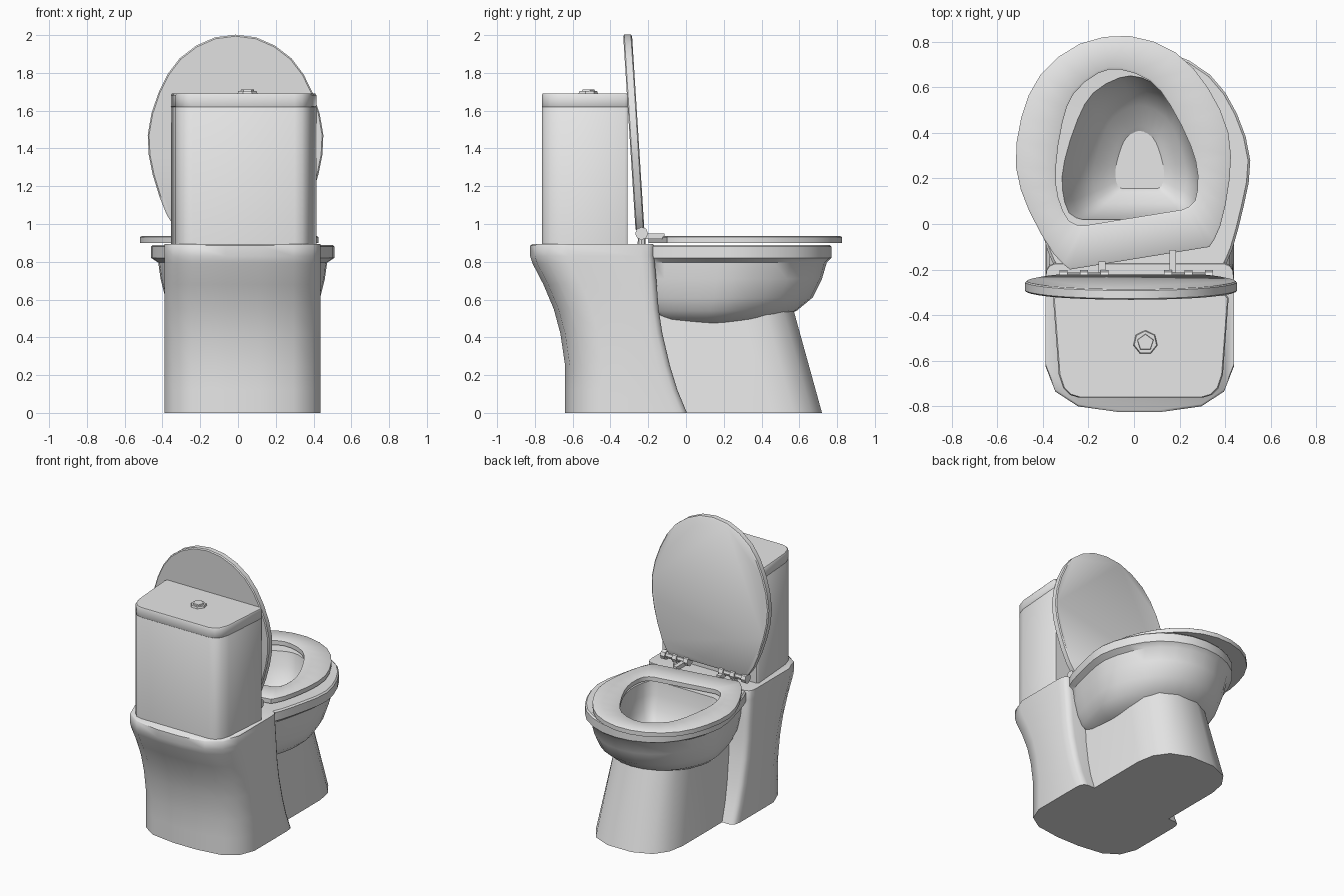
import bpy, bmesh, math
from mathutils import Vector, Matrix

cube = bpy.data.objects.get("Cube")
if cube:
    bpy.data.objects.remove(cube, do_unlink=True)

ceramic = bpy.data.materials.new("light_grey_ceramic")
ceramic.use_nodes = True
ceramic.diffuse_color = (0.8, 0.8, 0.8, 1)
ceramic.node_tree.nodes["Principled BSDF"].inputs["Base Color"].default_value = (0.8, 0.8, 0.8, 1)

CX = 0.025  # centre line of the body


def finish(name, bm, angle=38):
    bmesh.ops.recalc_face_normals(bm, faces=bm.faces)
    mesh = bpy.data.meshes.new(name)
    bm.to_mesh(mesh)
    bm.free()
    mesh.materials.append(ceramic)
    obj = bpy.data.objects.new(name, mesh)
    bpy.context.collection.objects.link(obj)
    bpy.ops.object.select_all(action="DESELECT")
    obj.select_set(True)
    bpy.context.view_layer.objects.active = obj
    bpy.ops.object.shade_smooth_by_angle(angle=math.radians(angle))
    return obj


def loft(name, rings, closed=False, angle=38):
    """Skin a list of equal rings; cap the ends or join last to first."""
    bm = bmesh.new()
    rows = [[bm.verts.new(p) for p in ring] for ring in rings]
    n = len(rows[0])
    pairs = list(zip(rows, rows[1:]))
    if closed:
        pairs.append((rows[-1], rows[0]))
    else:
        bm.faces.new(rows[0])
        bm.faces.new(rows[-1])
    for a, b in pairs:
        for i in range(n):
            j = (i + 1) % n
            bm.faces.new((a[i], a[j], b[j], b[i]))
    return finish(name, bm, angle)


def mirrored(half):
    """Close a half outline by mirroring it across u = 0."""
    return half + [(-u, v) for u, v in reversed(half)]


def rounded(half):
    """Mirror a half outline and add a curved midpoint to every side but the hinge edge."""
    pts = [Vector(p) for p in mirrored(half)]
    out = []
    for i, p in enumerate(pts[:-1]):
        q = pts[i + 1]
        before, after = pts[max(i - 1, 0)], pts[min(i + 2, len(pts) - 1)]
        out += [p, (p + q) * .5625 - (before + after) * .0625]
    return out + [pts[-1]]


# Egg outlines: half width against distance from the hinge edge
CURVE = [(.445, .28), (.472, .48), (.415, .69), (.30, .865), (.11, .97)]
EGG = rounded([(.31, 0), (.37, .08)] + CURVE)
BOWL = rounded([(.36, 0), (.395, .08)] + CURVE)
HOLE = rounded([(.22, .18), (.28, .21), (.31, .32), (.30, .45), (.24, .64), (.17, .76), (.05, .83)])


def fit(outline, z, half_width, back, front, shift=0.0):
    """Place an outline level at height z, fitted to a width and depth."""
    wide = max(u for u, v in outline)
    low, high = min(v for u, v in outline), max(v for u, v in outline)
    return [Vector((CX + shift + u / wide * half_width,
                    back + (v - low) / (high - low) * (front - back), z)) for u, v in outline]


# Bowl: from the drain up the inside, over the rim and down the outside
inside_rows = [
    (.495, .07, .18, .375), (.54, .075, .175, .38), (.575, .13, .14, .43), (.63, .205, .09, .52),
    (.70, .25, .055, .585, -.01), (.79, .28, .03, .63, -.025), (.885, .30, .02, .65, -.04),
]
outside_rows = [
    (.89, .475, -.18, .76), (.88, .485, -.19, .77), (.82, .485, -.19, .77),
    (.795, .447, -.19, .745), (.71, .435, -.19, .72), (.61, .41, -.18, .67),
    (.54, .375, -.16, .585), (.495, .325, -.12, .48), (.468, .25, -.05, .36), (.46, .13, .05, .25),
]
loft("bowl", [fit(HOLE, *row) for row in inside_rows] + [fit(BOWL, *row) for row in outside_rows], angle=42)

# Rear pedestal, flaring backwards towards the top
ped_rows = [
    (0, -.64, .005), (.12, -.64, -.045), (.25, -.64, -.085), (.42, -.665, -.125),
    (.55, -.70, -.145), (.68, -.755, -.155), (.79, -.812, -.165), (.83, -.825, -.17),
    (.885, -.825, -.17), (.893, -.815, -.175),
]


def pedestal_ring(z, back, front):
    half = [(.37, front), (.395, front - .01), (.408, front - .03), (.413, front - .07),
            (.413, back + .20), (.37, back + .09), (.27, back + .025), (.09, back)]
    return [Vector((CX + u, v, z)) for u, v in mirrored(half)]


loft("pedestal", [pedestal_ring(*row) for row in ped_rows], angle=50)


# Front foot leaning back under the bowl
def foot_ring(z, front, width):
    half = [(width, -.2), (width, front - .27), (width * .93, front - .15),
            (width * .72, front - .055), (width * .3, front)]
    return [Vector((CX + u, v, z)) for u, v in mirrored(half)]


loft("front_foot", [foot_ring(0, .72, .315), foot_ring(.56, .565, .265)])


# Cistern and its lid
def tank_ring(z, scale=1):
    half = [(.375, -.31), (.385, -.325), (.36, -.66), (.34, -.72), (.31, -.75), (.27, -.762)]
    mid = -.535
    return [Vector((CX + .005 + u * scale, mid + (v - mid) * scale, z)) for u, v in mirrored(half)]


loft("cistern", [tank_ring(.87), tank_ring(1.618), tank_ring(1.62, .996)], angle=45)
loft("cistern_lid", [tank_ring(1.62, .996), tank_ring(1.622), tank_ring(1.682), tank_ring(1.69, .985)], angle=45)


# Turned parts: tapered cylinders
def peg(name, centre, radius, top, depth, sides, axis="Z"):
    bm = bmesh.new()
    spin = Matrix.Rotation(math.pi / 2, 4, "Y") if axis == "X" else Matrix()
    bmesh.ops.create_cone(bm, cap_ends=True, segments=sides, radius1=radius, radius2=top,
                          depth=depth, matrix=Matrix.Translation(centre) @ spin)
    return finish(name, bm, 30)


peg("flush_button_base", (.05, -.52, 1.695), .055, .05, .016, 7)
peg("flush_button", (.05, -.52, 1.703), .04, .036, .016, 5)

# Seat ring, sitting slightly turned on the bowl
turn = Matrix.Translation((CX, -.15, 0)) @ Matrix.Rotation(math.radians(9.2), 4, "Z")


def seat_ring(outline, z, scale=1):
    return [turn @ Vector((u * scale, .48 + (v - .48) * scale, z)) for u, v in outline]


loft("seat", [
    seat_ring(EGG, .900), seat_ring(EGG, .931), seat_ring(EGG, .936, .985),
    seat_ring(HOLE, .936, 1.03), seat_ring(HOLE, .931), seat_ring(HOLE, .900),
], closed=True)


# Raised lid, leaning back against the cistern
def lid_ring(offset, scale=1):
    pts = []
    for u, v in EGG:
        u, v = u * scale, .48 + (v - .48) * scale
        pts.append(Vector((-.013 + u * .985, -.220 - v * .067 - offset, .965 + v * 1.055)))
    return pts


loft("lid", [lid_ring(0, .985), lid_ring(.006), lid_ring(.041), lid_ring(.047, .985)])

# Hinges: barrels along the lid edge and arms reaching to the seat
for side, x, arm_x, arm_y in (("right", -.22, -.14, -.165), ("left", .24, .17, -.115)):
    peg(f"{side}_hinge_barrel", (x, -.235, .95), .022, .022, .20, 8, "X")
    for i, dx in enumerate((-.09, 0, .09)):
        peg(f"{side}_hinge_collar_{i + 1}", (x + dx, -.235, .95), .034, .034, .035, 8, "X")
    peg(f"{side}_hinge_post", (x, -.235, .915), .022, .018, .06, 8)
    bm = bmesh.new()
    bmesh.ops.create_cube(bm, size=1, matrix=Matrix.Translation((arm_x, (arm_y - .235) / 2, .935))
                          @ Matrix.Diagonal((.03, arm_y + .235, .03, 1)))
    finish(f"{side}_hinge_arm", bm)
